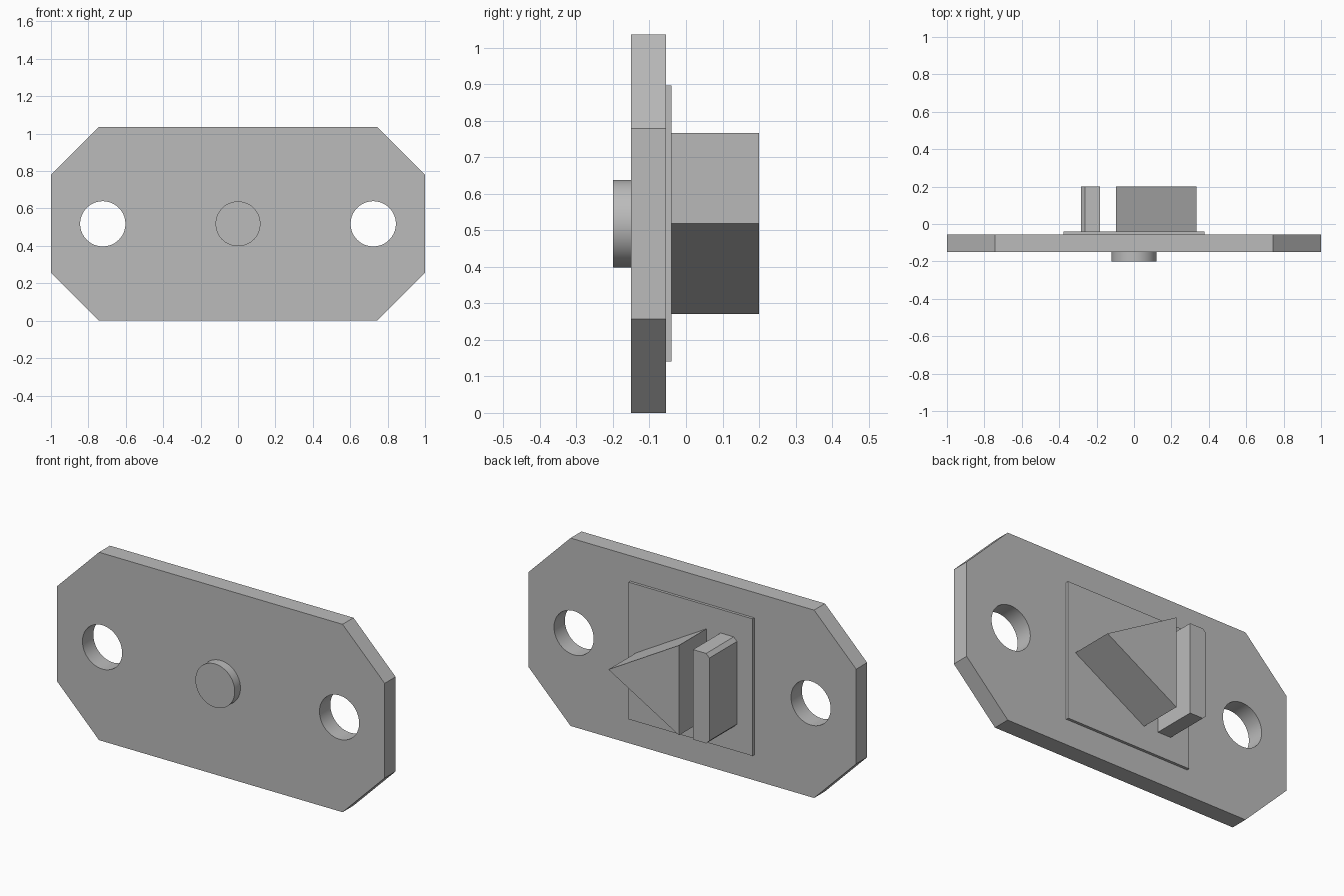
import bpy
import bmesh
import math

cube = bpy.data.objects.get("Cube")
if cube:
    bpy.data.objects.remove(cube, do_unlink=True)

grey = bpy.data.materials.new("plain grey")
grey.use_nodes = True
colour = (0.5, 0.5, 0.5, 1)
grey.diffuse_color = colour
grey.node_tree.nodes["Principled BSDF"].inputs["Base Color"].default_value = colour

MID_Z = 0.518


def prism(name, outline, y0, y1):
    """Extrude an x-z outline from y0 back to y1."""
    bm = bmesh.new()
    face = bm.faces.new([bm.verts.new((x, y0, z)) for x, z in outline])
    side = bmesh.ops.extrude_face_region(bm, geom=[face])["geom"]
    moved = [v for v in side if isinstance(v, bmesh.types.BMVert)]
    bmesh.ops.translate(bm, verts=moved, vec=(0, y1 - y0, 0))
    bmesh.ops.recalc_face_normals(bm, faces=bm.faces)
    mesh = bpy.data.meshes.new(name)
    bm.to_mesh(mesh)
    bm.free()
    mesh.materials.append(grey)
    obj = bpy.data.objects.new(name, mesh)
    bpy.context.collection.objects.link(obj)
    return obj


def circle(cx, radius, count=64):
    angles = [math.tau * i / count for i in range(count)]
    return [(cx + radius * math.cos(a), MID_Z + radius * math.sin(a)) for a in angles]


def select_only(obj):
    bpy.ops.object.select_all(action="DESELECT")
    obj.select_set(True)
    bpy.context.view_layer.objects.active = obj


# Mounting plate with clipped corners
top, clip = 2 * MID_Z, 0.257
plate = prism("mounting_plate", [
    (-1 + clip, 0), (1 - clip, 0), (1, clip), (1, top - clip),
    (1 - clip, top), (-1 + clip, top), (-1, top - clip), (-1, clip)], -0.15, -0.055)

# Two round mounting holes
select_only(plate)
for side in (-1, 1):
    cutter = prism("hole_cutter", circle(side * 0.723, 0.121), -0.3, 0.1)
    cutter.hide_render = True
    cut = plate.modifiers.new("hole", "BOOLEAN")
    cut.operation = "DIFFERENCE"
    cut.solver = "EXACT"
    cut.object = cutter
    bpy.ops.object.modifier_apply(modifier=cut.name)
    bpy.data.objects.remove(cutter, do_unlink=True)

# Round button on the front
button = prism("front_button", circle(0, 0.12), -0.2, -0.15)

# Thin square backing on the rear
half = 0.378
prism("rear_backing", [(-half, MID_Z - half), (half, MID_Z - half),
                       (half, MID_Z + half), (-half, MID_Z + half)], -0.055, -0.04)

# Raised triangle and bar on the rear
low, high = MID_Z - 0.248, MID_Z + 0.248
prism("raised_triangle", [(-0.097, low), (0.333, MID_Z), (-0.097, high)], -0.04, 0.2)
bevel = 0.02
prism("raised_bar", [
    (-0.183, low), (-0.183, high), (-0.283 + bevel, high),
    (-0.283, high - bevel), (-0.283, low + bevel), (-0.283 + bevel, low)], -0.04, 0.2)

# Smooth the round walls only
for obj in (plate, button):
    select_only(obj)
    bpy.ops.object.shade_smooth_by_angle(angle=math.radians(30))
